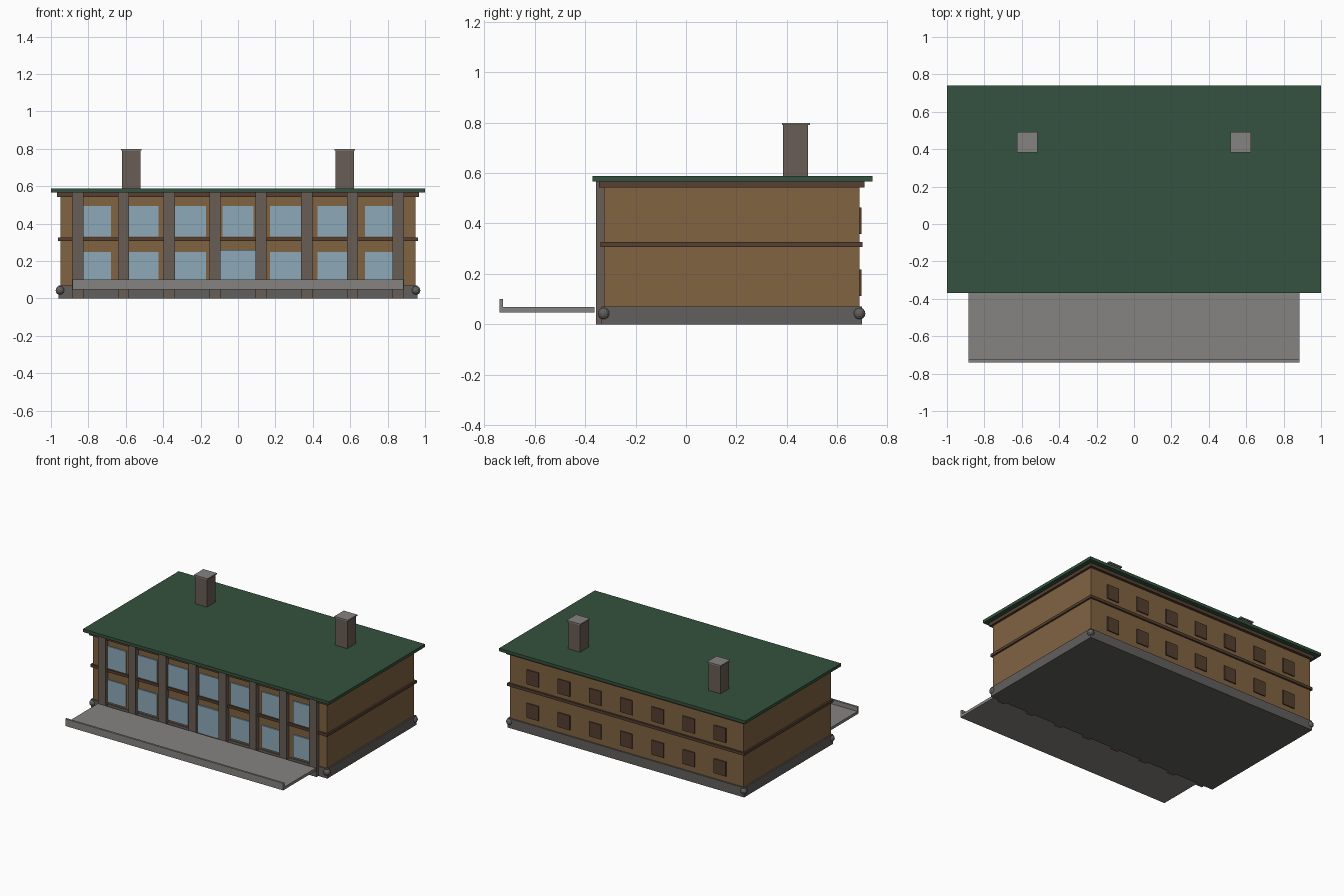
import bpy

if "Cube" in bpy.data.objects:
    bpy.data.objects.remove(bpy.data.objects["Cube"])

def material(name, r, g, b):
    m = bpy.data.materials.new(name)
    m.diffuse_color = (r, g, b, 1)
    m.use_nodes = True
    m.node_tree.nodes["Principled BSDF"].inputs["Base Color"].default_value = m.diffuse_color
    return m

BRICK = material("brick", 0.22, 0.125, 0.055)
TRIM = material("trim", 0.09, 0.05, 0.03)
STONE = material("stone", 0.14, 0.11, 0.09)
BASE = material("base_grey", 0.12, 0.115, 0.11)
DECK = material("deck_grey", 0.24, 0.23, 0.22)
GLASS = material("glass", 0.27, 0.40, 0.48)
ROOF = material("roof_green", 0.035, 0.085, 0.05)

def box(name, x, y, z, mat):
    """Box from (min, max) ranges on each axis."""
    bpy.ops.mesh.primitive_cube_add(size=1, location=[(a + b) / 2 for a, b in (x, y, z)])
    o = bpy.context.object
    o.name = name
    o.scale = [b - a for a, b in (x, y, z)]
    bpy.ops.object.transform_apply(location=False, rotation=False, scale=True)
    o.data.materials.append(mat)
    return o

def around(c, w):
    return (c - w / 2, c + w / 2)

# Main body: plinth, walls, floor band, cornice, flat roof
box("plinth", (-0.96, 0.96), (-0.335, 0.697), (0, 0.07), BASE)
box("walls", (-0.95, 0.95), (-0.325, 0.687), (0.06, 0.56), BRICK)
box("floor_band", (-0.962, 0.962), (-0.338, 0.70), (0.307, 0.327), TRIM)
box("cornice", (-0.967, 0.967), (-0.345, 0.707), (0.542, 0.566), TRIM)
box("roof", (-1, 1), (-0.37, 0.74), (0.566, 0.588), ROOF)

# Front pillars
for i in range(8):
    box("pillar", around(-0.857 + i * 0.2449, 0.06), (-0.356, -0.32), (0, 0.566), STONE)

# Windows on front and back, with a wide entrance in the middle
for i in range(-3, 4):
    x = i * 0.2535
    box("front_window_upper", around(x, 0.164), (-0.333, -0.32), (0.331, 0.494), GLASS)
    if i:
        box("front_window_lower", around(x, 0.164), (-0.333, -0.32), (0.083, 0.247), GLASS)
    else:
        box("entrance", around(x, 0.2), (-0.337, -0.32), (0.06, 0.26), GLASS)
    for z in (0.112, 0.358):
        box("back_window", around(x, 0.097), (0.68, 0.695), (z, z + 0.106), TRIM)

# Front terrace with a raised edge
box("terrace", (-0.885, 0.885), (-0.738, -0.362), (0.048, 0.068), DECK)
box("terrace_edge", (-0.885, 0.885), (-0.74, -0.725), (0.048, 0.1), DECK)

# Chimneys and corner balls
for s in (-1, 1):
    box("chimney", around(s * 0.57, 0.098), around(0.434, 0.1), (0.55, 0.79), STONE)
    box("chimney_cap", around(s * 0.57, 0.11), around(0.436, 0.11), (0.79, 0.799), DECK)
    for y in (-0.326, 0.687):
        bpy.ops.mesh.primitive_uv_sphere_add(segments=12, ring_count=8, radius=0.024,
                                             location=(s * 0.951, y, 0.043))
        ball = bpy.context.object
        ball.name = "corner_ball"
        ball.data.materials.append(BASE)
